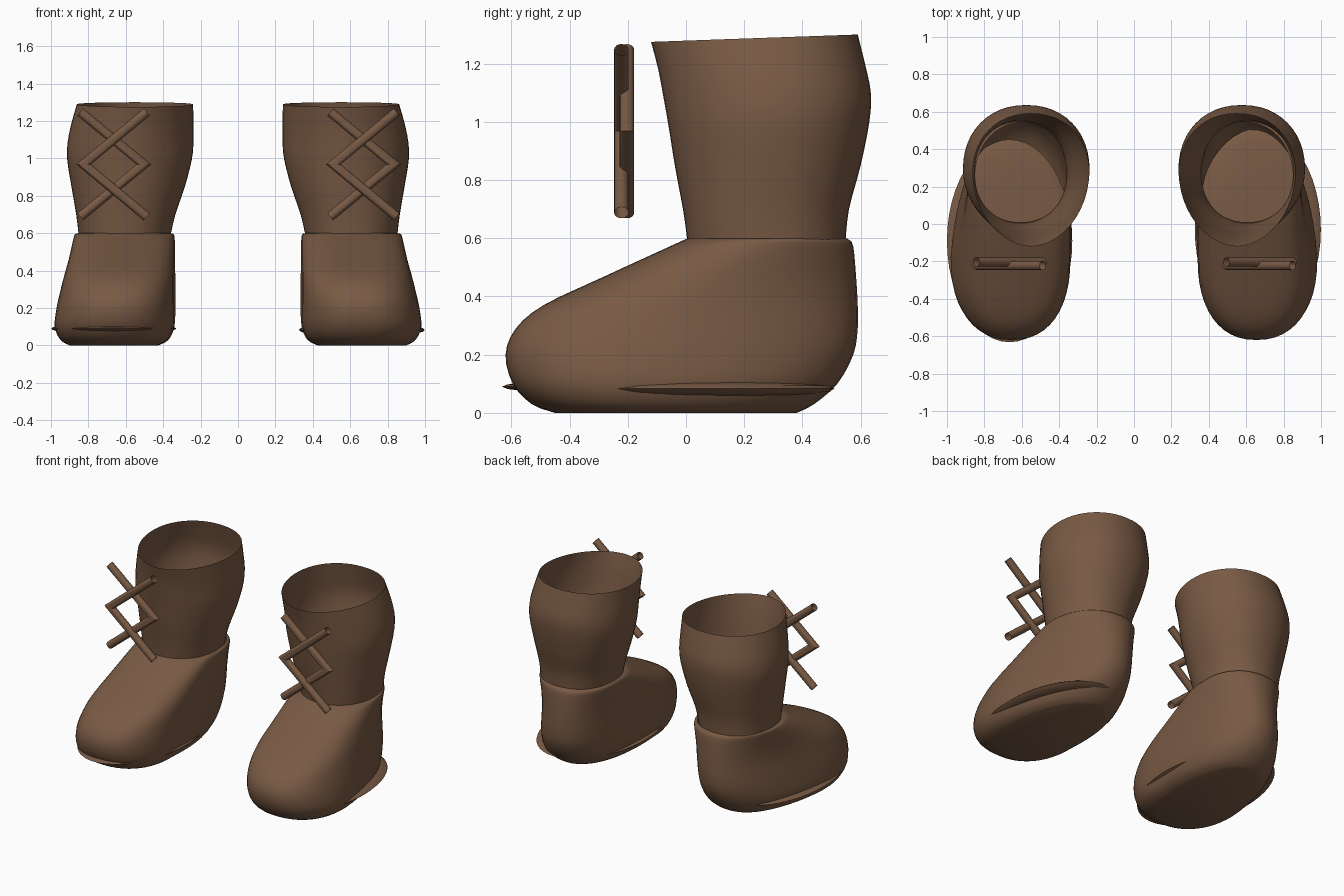
import bpy
import bmesh
from math import cos, sin, pi, hypot
from mathutils import Vector

old = bpy.data.objects.get("Cube")
if old:
    bpy.data.objects.remove(old)

leather = bpy.data.materials.new("brown leather")
leather.use_nodes = True
colour = (0.19, 0.102, 0.058, 1)
leather.diffuse_color = colour
leather.node_tree.nodes["Principled BSDF"].inputs["Base Color"].default_value = colour


def finish(bm, name, angle=0.9):
    mesh = bpy.data.meshes.new(name)
    bm.to_mesh(mesh)
    bm.free()
    mesh.materials.append(leather)
    obj = bpy.data.objects.new(name, mesh)
    bpy.context.collection.objects.link(obj)
    bpy.ops.object.select_all(action="DESELECT")
    obj.select_set(True)
    bpy.context.view_layer.objects.active = obj
    bpy.ops.object.shade_smooth_by_angle(angle=angle)
    return obj


def loft(name, rings, flip=False, cap_bottom=False, angle=0.9):
    """Skin a stack of equal-length rings."""
    bm = bmesh.new()
    loops = [[bm.verts.new(p) for p in ring] for ring in rings]
    n = len(loops[0])
    for low, high in zip(loops, loops[1:]):
        for i in range(n):
            j = (i + 1) % n
            face = [low[i], low[j], high[j], high[i]]
            bm.faces.new(face[::-1] if flip else face)
    if cap_bottom:
        bm.faces.new(loops[0] if flip else loops[0][::-1])
    return finish(bm, name, angle)


def smooth_rows(rows, steps=3):
    """Catmull-Rom interpolation of section parameters."""
    out = []
    for i in range(len(rows) - 1):
        quad = [rows[max(0, i - 1)], rows[i], rows[i + 1], rows[min(len(rows) - 1, i + 2)]]
        for s in range(steps):
            t = s / steps
            out.append([b + t / 2 * (c - a + t * (2 * a - 5 * b + 4 * c - d + t * (3 * (b - c) + d - a)))
                        for a, b, c, d in zip(*quad)])
    return out + [rows[-1]]


def section(row, side, skew=0.0, lean=0.0, count=48):
    """Rounded outline: height, front, widest y, back, inner x, outer x, squareness."""
    z, front, wide, back, inner, outer, power = row
    ring = []
    for i in range(count):
        c, s = cos(2 * pi * i / count), sin(2 * pi * i / count)
        e = power if s < 0 else 2.15
        px = abs(c) ** (2 / e) * (1 if c > 0 else -1)
        py = abs(s) ** (2 / e)
        y = wide + py * (back - wide if s > 0 else front - wide)
        x = (inner + outer) / 2 + px * (outer - inner) / 2 - skew * max(0, y - wide)
        ring.append((side * x, y, z + lean * (y - back)))
    return ring


foot_rows = [
    (0.00, -0.45, -0.15, 0.38, 0.43, 0.90, 2.3),
    (0.03, -0.53, -0.17, 0.44, 0.375, 0.95, 2.3),
    (0.10, -0.595, -0.18, 0.52, 0.345, 0.98, 2.3),
    (0.20, -0.62, -0.18, 0.575, 0.34, 0.97, 2.3),
    (0.29, -0.585, -0.14, 0.59, 0.34, 0.95, 2.4),
    (0.37, -0.49, -0.08, 0.59, 0.34, 0.93, 2.5),
    (0.46, -0.30, 0.05, 0.585, 0.34, 0.905, 2.6),
    (0.57, -0.06, 0.22, 0.575, 0.34, 0.88, 2.6),
    (0.595, -0.005, 0.26, 0.56, 0.347, 0.87, 2.4),
    (0.60, 0.01, 0.27, 0.545, 0.362, 0.85, 2.2),
]
shaft_rows = [
    (0.59, 0.005, 0.27, 0.548, 0.36, 0.852, 2.1),
    (0.70, -0.01, 0.27, 0.56, 0.335, 0.865, 2.1),
    (0.85, -0.037, 0.28, 0.60, 0.285, 0.89, 2.0),
    (1.00, -0.06, 0.29, 0.63, 0.247, 0.913, 1.95),
    (1.10, -0.077, 0.29, 0.635, 0.238, 0.91, 1.9),
    (1.20, -0.095, 0.28, 0.615, 0.238, 0.89, 1.9),
    (1.30, -0.12, 0.27, 0.59, 0.24, 0.862, 1.9),
]


def lace(name, corner, end_x, y):
    """Open tube bent once, mitred at the corner."""
    mid_z, reach, radius = 0.968, 0.28, 0.025
    run = end_x - corner
    length = hypot(run, reach)
    across = Vector((reach / length, 0, run / length))
    rings = []
    for way in (-1, 0, 1):
        axis = Vector((across.x, 0, -way * across.z)) if way else Vector((length / reach, 0, 0))
        centre = Vector((end_x if way else corner, y, mid_z + way * reach))
        rings.append([centre + radius * (cos(a) * axis + sin(a) * Vector((0, 1, 0)))
                      for a in (2 * pi * i / 16 for i in range(16))])
    loft(name, rings, angle=0.6)


def welt(name, centre, size):
    """Flat lens that peeks out around the sole."""
    bm = bmesh.new()
    bmesh.ops.create_uvsphere(bm, u_segments=48, v_segments=12, radius=1)
    bmesh.ops.scale(bm, vec=size, verts=bm.verts)
    bmesh.ops.translate(bm, vec=centre, verts=bm.verts)
    finish(bm, name)


# Boots, laces and welts
for label, side in (("left", 1), ("right", -1)):
    mirrored = side < 0
    loft(label + "_foot", [section(r, side, skew=0.07) for r in smooth_rows(foot_rows)],
         mirrored, cap_bottom=True)
    loft(label + "_shaft",
         [section(r, side, lean=0.035 * (r[0] - 0.59) / 0.7) for r in smooth_rows(shaft_rows)],
         mirrored)
    base = 0.668 * side
    lace(label + "_front_lace", base - 0.158, base + 0.18, -0.222)
    lace(label + "_back_lace", base + 0.165, base - 0.175, -0.203)

welt("left_welt", (0.662, -0.03, 0.083), (0.337, 0.54, 0.04))
welt("right_welt", (-0.665, -0.09, 0.09), (0.335, 0.542, 0.03))
